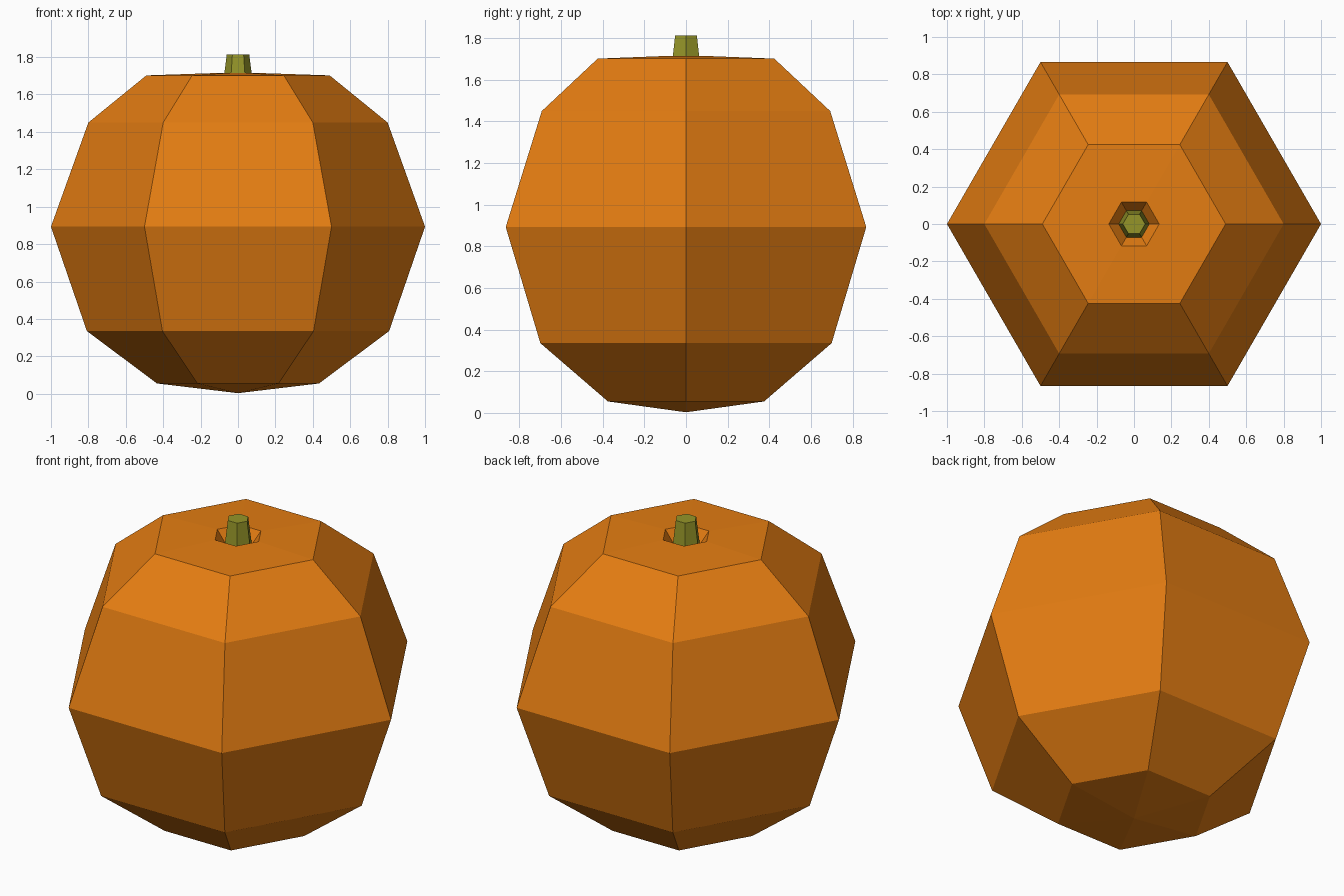
import bpy, bmesh
from math import cos, sin, pi

if "Cube" in bpy.data.objects:
    bpy.data.objects.remove(bpy.data.objects["Cube"])

SIDES = 6

def material(name, rgb):
    m = bpy.data.materials.new(name)
    m.diffuse_color = (*rgb, 1)
    m.use_nodes = True
    m.node_tree.nodes["Principled BSDF"].inputs["Base Color"].default_value = m.diffuse_color
    return m

def lathe(name, profile, mat):
    """Six-sided solid from (radius, z) rings, bottom to top; radius 0 is a point."""
    bm = bmesh.new()
    rings = []
    for r, z in profile:
        n = SIDES if r else 1
        rings.append([bm.verts.new((r * cos(2 * pi * i / SIDES), r * sin(2 * pi * i / SIDES), z))
                      for i in range(n)])
    for a, b in zip(rings, rings[1:]):
        for i in range(SIDES):
            j = (i + 1) % SIDES
            if len(a) == 1:
                bm.faces.new((a[0], b[j], b[i]))
            elif len(b) == 1:
                bm.faces.new((a[i], a[j], b[0]))
            else:
                bm.faces.new((a[i], a[j], b[j], b[i]))
    if len(rings[0]) > 1:
        bm.faces.new(rings[0][::-1])
    if len(rings[-1]) > 1:
        bm.faces.new(rings[-1])
    bmesh.ops.recalc_face_normals(bm, faces=bm.faces)
    me = bpy.data.meshes.new(name)
    bm.to_mesh(me)
    bm.free()
    me.materials.append(mat)
    ob = bpy.data.objects.new(name, me)
    bpy.context.collection.objects.link(ob)
    return ob

orange = material("pumpkin orange", (0.78, 0.205, 0.006))
green = material("stem olive green", (0.30, 0.30, 0.022))

# Body, ending in a small funnel-shaped pit around the stem
lathe("pumpkin_body", [
    (0, 0.003), (0.433, 0.055), (0.808, 0.335), (1.0, 0.893), (0.80, 1.45),
    (0.49, 1.702), (0.135, 1.714), (0.075, 1.635)], orange)

# Short tapered stem rising from the pit
lathe("stem", [(0.083, 1.635), (0.06, 1.814)], green)
